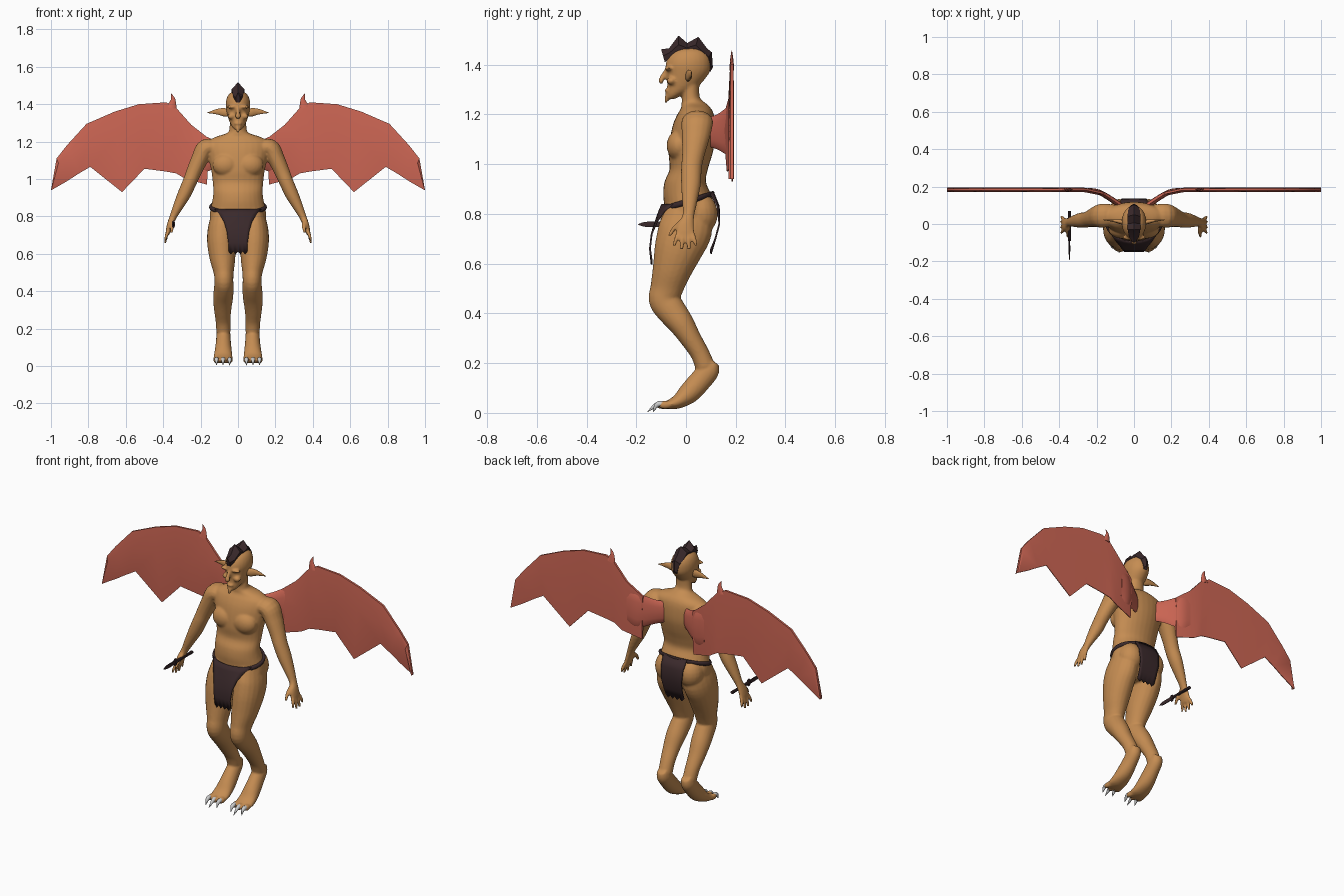
import bpy, bmesh, math
from mathutils import Vector, Matrix

X, Y, Z = Vector((1, 0, 0)), Vector((0, 1, 0)), Vector((0, 0, 1))


def material(name, rgb):
    m = bpy.data.materials.new(name)
    m.diffuse_color = (*rgb, 1)
    return m


skin = material("tan skin", (0.56, 0.265, 0.085))
red = material("wing red", (0.62, 0.135, 0.09))
dark = material("dark cloth", (0.042, 0.022, 0.024))
claw_mat = material("claw grey", (0.6, 0.6, 0.6))


def finish(bm, name, mat, angle=40):
    bmesh.ops.recalc_face_normals(bm, faces=bm.faces)
    mesh = bpy.data.meshes.new(name)
    bm.to_mesh(mesh)
    bm.free()
    ob = bpy.data.objects.new(name, mesh)
    bpy.context.collection.objects.link(ob)
    mesh.materials.append(mat)
    bpy.ops.object.select_all(action='DESELECT')
    ob.select_set(True)
    bpy.context.view_layer.objects.active = ob
    if angle:
        bpy.ops.object.shade_smooth_by_angle(angle=math.radians(angle))
    return ob


def smooth_path(pts, k=4):
    """Catmull-Rom interpolation of (x, y, z, ra, rb) stations."""
    out, n = [], len(pts)
    for i in range(n - 1):
        p = [pts[max(0, min(n - 1, i + d))] for d in (-1, 0, 1, 2)]
        for j in range(k):
            t = j / k
            out.append([0.5 * (2 * b + (c - a) * t + (2 * a - 5 * b + 4 * c - d) * t * t
                               + (3 * b - a - 3 * c + d) * t ** 3) for a, b, c, d in zip(*p)])
    return out + [list(pts[-1])]


def tube(bm, pts, axis, other=None, sides=(1,), n=16, k=4):
    """Closed loft: ra lies along axis, rb across it; sides (1, -1) mirrors in x."""
    path = smooth_path(pts, k)
    for s in sides:
        rings = []
        for i, p in enumerate(path):
            t = Vector(path[min(i + 1, len(path) - 1)][:3]) - Vector(path[max(i - 1, 0)][:3])
            w = other or t.cross(axis).normalized()
            ring = []
            for j in range(n):
                a = 2 * math.pi * j / n
                v = Vector(p[:3]) + axis * math.cos(a) * max(p[3], .001) + w * math.sin(a) * max(p[4], .001)
                ring.append(bm.verts.new((v.x * s, v.y, v.z)))
            rings.append(ring)
        for r, q in zip(rings, rings[1:]):
            for j in range(n):
                bm.faces.new((r[j], r[(j + 1) % n], q[(j + 1) % n], q[j]))
        bm.faces.new(rings[0])
        bm.faces.new(rings[-1])


def blob(bm, c, r, sides=(1, -1)):
    for s in sides:
        m = Matrix.Translation((c[0] * s, c[1], c[2])) @ Matrix.Diagonal((*r, 1))
        bmesh.ops.create_uvsphere(bm, u_segments=20, v_segments=12, radius=1, matrix=m)


def stacked(rows):
    """(z, front y, back y, half width) rows to loft stations."""
    return [(0, (f + b) / 2, z, w, (b - f) / 2) for z, f, b, w in rows]


BOTH = (1, -1)
# ---- body: overlapping lofts fused into one skin
bm = bmesh.new()
tube(bm, stacked([(.69, -.07, .07, .06), (.76, -.105, .11, .14), (.82, -.088, .118, .15), (.88, -.092, .10, .138),
                  (.93, -.086, .08, .132), (.98, -.066, .088, .135), (1.04, -.07, .106, .142),
                  (1.10, -.065, .118, .155), (1.16, -.052, .118, .165), (1.20, -.035, .112, .16),
                  (1.225, -.02, .10, .12), (1.245, -.018, .08, .06), (1.27, -.016, .055, .046),
                  (1.34, -.015, .055, .044)]), X, Y, n=28)
tube(bm, stacked([(1.262, -.076, -.045, .016), (1.28, -.078, -.01, .032), (1.305, -.076, .04, .045),
                  (1.335, -.076, .07, .055), (1.37, -.079, .095, .063), (1.40, -.082, .10, .066),
                  (1.43, -.072, .096, .061), (1.455, -.05, .08, .047), (1.473, -.01, .045, .018)]), X, Y, n=24)
blob(bm, (.065, -.028, 1.075), (.072, .05, .062))          # chest
blob(bm, (.075, .055, .80), (.07, .073, .085))             # buttocks
blob(bm, (.032, -.07, 1.385), (.03, .016, .009))           # brow
blob(bm, (.036, -.058, 1.335), (.02, .02, .016))           # cheek
blob(bm, (0, -.076, 1.297), (.022, .01, .007), (1,))       # lips
tube(bm, [(0, -.075, 1.385, .008, .008), (0, -.092, 1.355, .011, .01), (0, -.1, 1.335, .016, .01),
          (0, -.098, 1.322, .009, .006)], X)               # nose
tube(bm, [(0, -.068, 1.285, .018, .014), (0, -.077, 1.262, .011, .01), (0, -.082, 1.245, .004, .004)], X)
# legs
tube(bm, [(.08, .01, .82, .06, .09), (.086, -.002, .74, .075, .108), (.088, -.03, .66, .077, .098),
          (.083, -.058, .57, .068, .078), (.077, -.078, .50, .054, .066), (.075, -.088, .455, .05, .062),
          (.076, -.062, .415, .053, .06), (.08, -.02, .36, .053, .052), (.082, .018, .30, .046, .043),
          (.08, .055, .24, .04, .038), (.078, .078, .185, .038, .04)], X, sides=BOTH, n=20)
# feet
tube(bm, [(.078, .112, .205, .026, .022), (.078, .095, .175, .037, .042), (.078, .058, .13, .04, .045),
          (.079, .012, .08, .046, .043), (.08, -.03, .047, .051, .03), (.08, -.065, .034, .052, .02),
          (.08, -.085, .03, .045, .014)], X, sides=BOTH, n=20)
for x, y in ((.045, -.095), (.08, -.105), (.115, -.095)):
    blob(bm, (x, y + .012, .032), (.017, .03, .017))
# arms and hands
tube(bm, [(.11, .045, 1.165, .06, .04), (.17, .045, 1.165, .064, .05), (.203, .04, 1.11, .057, .046),
          (.235, .03, 1.04, .046, .041), (.258, .022, .985, .042, .038), (.287, .02, .92, .04, .036),
          (.322, .015, .85, .031, .027), (.348, .01, .795, .024, .019), (.362, -.002, .76, .034, .017),
          (.372, -.004, .725, .037, .014), (.377, -.004, .705, .032, .01)], Y, sides=BOTH)
for y0, y1, z1 in ((-.03, -.048, .672), (-.012, -.018, .655), (.008, .012, .655), (.025, .04, .672)):
    tube(bm, [(.37, y0, .73, .009, .009), (.382, (y0 + y1) / 2, .70, .01, .01), (.39, y1, z1, .007, .007)],
         Y, sides=BOTH, n=8)
tube(bm, [(.352, -.015, .775, .012, .012), (.352, -.045, .745, .012, .012), (.356, -.068, .71, .007, .007)],
     Y, sides=BOTH, n=8)
body = finish(bm, "body", skin, 0)
rem = body.modifiers.new("fuse", 'REMESH')
rem.mode, rem.voxel_size, rem.use_smooth_shade = 'VOXEL', .006, True
soft = body.modifiers.new("soften", 'SMOOTH')
soft.factor, soft.iterations = .5, 5
for mod in ("fuse", "soften"):
    bpy.ops.object.modifier_apply(modifier=mod)
bpy.ops.object.shade_smooth()

# ---- pointed ears
bm = bmesh.new()
tube(bm, [(.05, .008, 1.352, .012, .02), (.075, .012, 1.357, .012, .023), (.11, .018, 1.36, .007, .016),
          (.165, .022, 1.354, .001, .001)], Y, sides=BOTH, n=10)
finish(bm, "ears", skin, 60)

# ---- toe claws
bm = bmesh.new()
for x, y in ((.045, -.132), (.08, -.155), (.115, -.132)):
    tube(bm, [(x, -.085, .034, .012, .012), (x, -.115, .034, .011, .011), (x, y, .004, .001, .001)],
         X, sides=BOTH, n=8)
finish(bm, "toe_claws", claw_mat, 60)

# ---- wings: leading edge, ridge and scalloped edge
top = [(.16, 1.22), (.25, 1.29), (.33, 1.38), (.385, 1.41), (.53, 1.40), (.66, 1.36), (.81, 1.295),
       (.915, 1.18), (.97, 1.11), (1, .94)]
low = [(.165, .97), (.28, 1.0), (.33, 1.03), (.385, 1.04), (.50, 1.055), (.62, .93), (.79, 1.065),
       (.85, 1.03), (.92, .985), (.995, .942)]
ridge = [.35, .5, .42, .4, .68, .3, .45, .25, .2, .3]
bm = bmesh.new()
for s in BOTH:
    loops = []
    for i, (t, b, f) in enumerate(zip(top, low, ridge)):
        m = [p + (q - p) * f for p, q in zip(t, b)]
        d = -.02 if i == 0 else 0
        loops.append([bm.verts.new((s * x, y + d, z)) for (x, z), y in
                      ((t, .178), (m, .17), (b, .184), (b, .188), (m, .194), (t, .19))])
    for p, q in zip(loops, loops[1:]):
        for j in range(6):
            bm.faces.new((p[j], p[(j + 1) % 6], q[(j + 1) % 6], q[j]))
    bm.faces.new(loops[0])
    bm.faces.new(loops[-1])
finish(bm, "wings", red, 30)

# wing roots and thumb spikes
bm = bmesh.new()
tube(bm, [(.04, .075, 1.13, .055, .015), (.11, .125, 1.13, .07, .015), (.19, .172, 1.135, .1, .013),
          (.25, .184, 1.15, .09, .008)], Z, sides=BOTH, n=12)
tube(bm, [(.355, .184, 1.38, .01, .028), (.347, .184, 1.425, .006, .012), (.358, .184, 1.457, .001, .001)],
     Y, sides=BOTH, n=8)
finish(bm, "wing_roots", red, 50)

# ---- mohawk: jagged crest over the skull
base = [(-.085, 1.425), (-.065, 1.445), (-.03, 1.46), (0, 1.465), (.03, 1.462), (.06, 1.445), (.08, 1.43), (.097, 1.385)]
tips = [(-.1, 1.462), (-.068, 1.466), (-.03, 1.517), (.005, 1.487), (.05, 1.512), (.085, 1.465), (.104, 1.45), (.108, 1.39)]
wide = [.012, .027, .034, .035, .035, .032, .025, .012]
bm = bmesh.new()
cols = []
for (y0, z0), (y1, z1), w in zip(base, tips, wide):
    ym, zm = (y0 + y1) / 2, (z0 + z1) / 2
    cols.append([bm.verts.new(v) for v in ((-w * .8, y0, z0 - .015), (-w, ym, zm - .008), (0, y1, z1),
                                           (w, ym, zm - .008), (w * .8, y0, z0 - .015))])
for p, q in zip(cols, cols[1:]):
    for j in range(5):
        bm.faces.new((p[j], p[(j + 1) % 5], q[(j + 1) % 5], q[j]))
bm.faces.new(cols[0])
bm.faces.new(cols[-1])
finish(bm, "mohawk", dark, 30)

# ---- belt: tilted ring around the hips
bpy.ops.mesh.primitive_torus_add(major_radius=.145, minor_radius=.01, major_segments=40, minor_segments=8)
belt = bpy.context.object
belt.name = "belt"
for v in belt.data.vertices:
    x, y, z = v.co
    v.co = (x * 1.0, y * .69 + .008, z * 1.2 + .85 + .21 * y)
belt.data.materials.append(dark)
bpy.ops.object.shade_smooth()


# ---- loincloth flaps
def flap(name, rows):
    bm = bmesh.new()
    grid = [[bm.verts.new((w * u, y + k * (w * u) ** 2, z + (.008 * (-1) ** i if z < .65 else 0)))
             for i, u in enumerate([j / 4 - 1 for j in range(9)])] for z, w, y, k in rows]
    for p, q in zip(grid, grid[1:]):
        for j in range(8):
            bm.faces.new((p[j], p[j + 1], q[j + 1], q[j]))
    ob = finish(bm, name, dark, 50)
    mod = ob.modifiers.new("thickness", 'SOLIDIFY')
    mod.thickness, mod.offset = .007, 0
    bpy.ops.object.modifier_apply(modifier="thickness")


flap("front_flap", [(.838, .125, -.096, 3), (.81, .098, -.108, 2.2), (.77, .075, -.122, 1), (.72, .06, -.138, 0),
                    (.66, .052, -.145, 0), (.605, .05, -.138, 0)])
flap("back_flap", [(.885, .075, .11, -2), (.83, .07, .132, -1), (.76, .065, .134, 0), (.70, .06, .118, 0),
                   (.648, .058, .1, 0)])

# ---- dagger in the right hand
bm = bmesh.new()
tube(bm, [(-.345, .07, .758, .009, .009), (-.345, 0, .758, .008, .008), (-.345, -.085, .758, .009, .009)], X, n=8)
tube(bm, [(-.345, -.08, .758, .009, .022), (-.345, -.09, .758, .009, .022)], X, n=8)
tube(bm, [(-.345, -.085, .758, .004, .012), (-.345, -.16, .758, .004, .012), (-.345, -.193, .758, .001, .001)], X, n=6)
finish(bm, "dagger", dark, 40)
